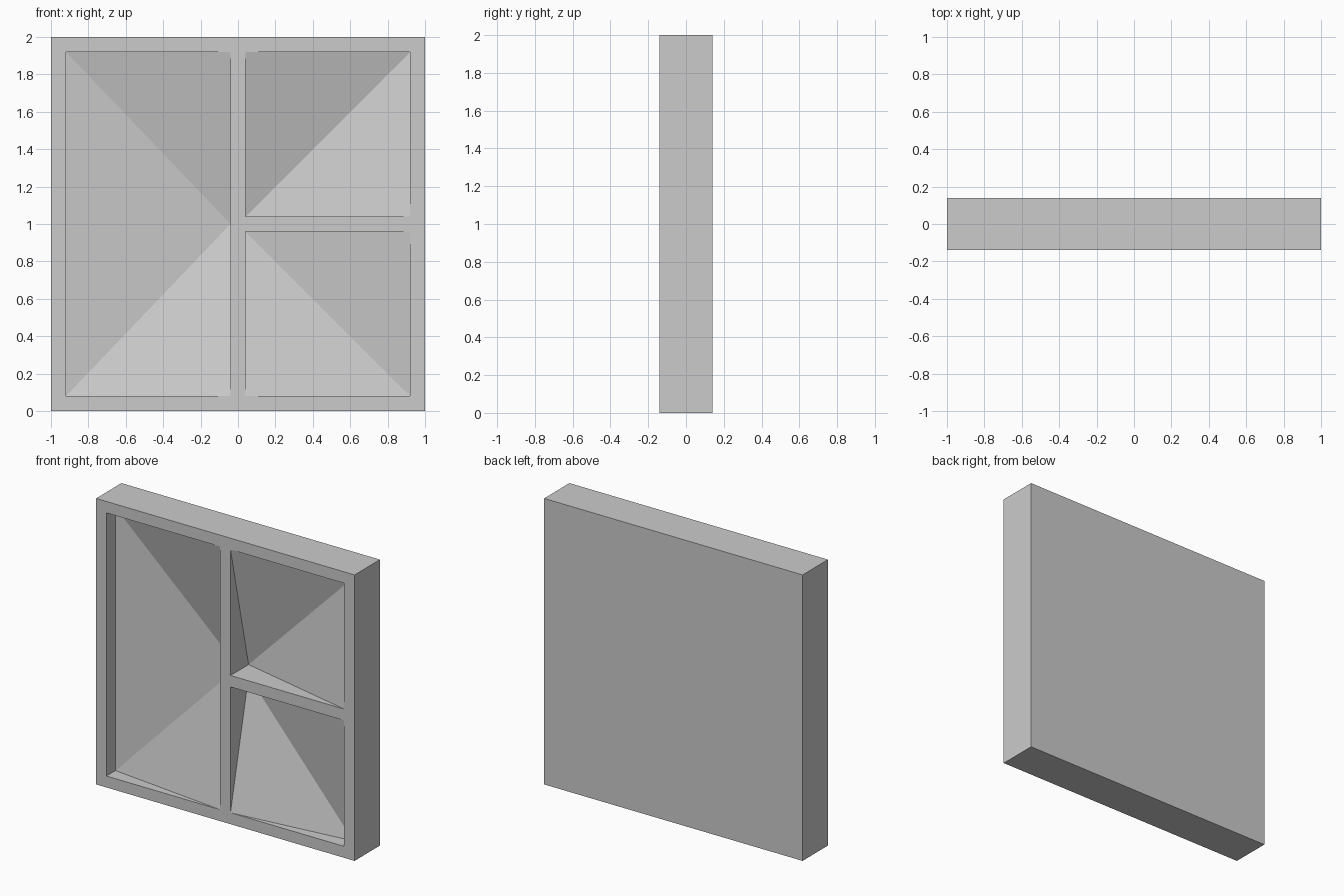
import bpy
import bmesh

if "Cube" in bpy.data.objects:
    bpy.data.objects.remove(bpy.data.objects["Cube"], do_unlink=True)

HALF = 0.14      # half the panel thickness
RIM = 0.92       # inner edge of the outer rim
BAR = 0.04       # half the width of the divider bars
CORNER = 0.10    # pocket depth at the outer corners
APEX = 0.20      # pocket depth at the deepest point

grey = bpy.data.materials.new("plain_grey")
grey.use_nodes = True
colour = (0.6, 0.6, 0.6, 1)
grey.diffuse_color = colour
grey.node_tree.nodes["Principled BSDF"].inputs["Base Color"].default_value = colour


def new_object(name, bm):
    bmesh.ops.recalc_face_normals(bm, faces=bm.faces)
    mesh = bpy.data.meshes.new(name)
    bm.to_mesh(mesh)
    bm.free()
    mesh.materials.append(grey)
    obj = bpy.data.objects.new(name, mesh)
    bpy.context.collection.objects.link(obj)
    return obj


def pocket(name, x0, x1, z0, z1, deep_points):
    """Convex cutter: a rectangle at the front, sloping to the (x, z, depth) points."""
    bm = bmesh.new()
    for x in (x0, x1):
        for z in (z0, z1):
            for y in (-HALF - 0.05, -HALF):
                bm.verts.new((x, y, z))
    for x, z, depth in deep_points:
        bm.verts.new((x, depth - HALF, z))
    bmesh.ops.convex_hull(bm, input=bm.verts)
    cutter = new_object(name, bm)
    cutter.hide_render = True
    return cutter


# Solid slab
bm = bmesh.new()
bmesh.ops.create_cube(bm, size=2)
bmesh.ops.scale(bm, vec=(1, HALF, 1), verts=bm.verts)
bmesh.ops.translate(bm, vec=(0, 0, 1), verts=bm.verts)
panel = new_object("framed_panel", bm)

# Tall pocket on one side, two square pockets on the other
low, high = 1 - RIM, 1 + RIM
cutters = [
    pocket("tall_pocket", -RIM, -BAR, low, high,
           [(-RIM, low, CORNER), (-RIM, high, CORNER), (-BAR, 1, APEX)]),
    pocket("upper_pocket", BAR, RIM, 1 + BAR, high,
           [(RIM, high, CORNER), (BAR, 1 + BAR, APEX)]),
    pocket("lower_pocket", BAR, RIM, low, 1 - BAR,
           [(RIM, low, CORNER), (BAR, 1 - BAR, APEX)]),
]

# Carve the pockets
bpy.context.view_layer.objects.active = panel
for cutter in cutters:
    mod = panel.modifiers.new("carve", "BOOLEAN")
    mod.operation = "DIFFERENCE"
    mod.solver = "EXACT"
    mod.object = cutter
    bpy.ops.object.modifier_apply(modifier=mod.name)
    bpy.data.objects.remove(cutter, do_unlink=True)
